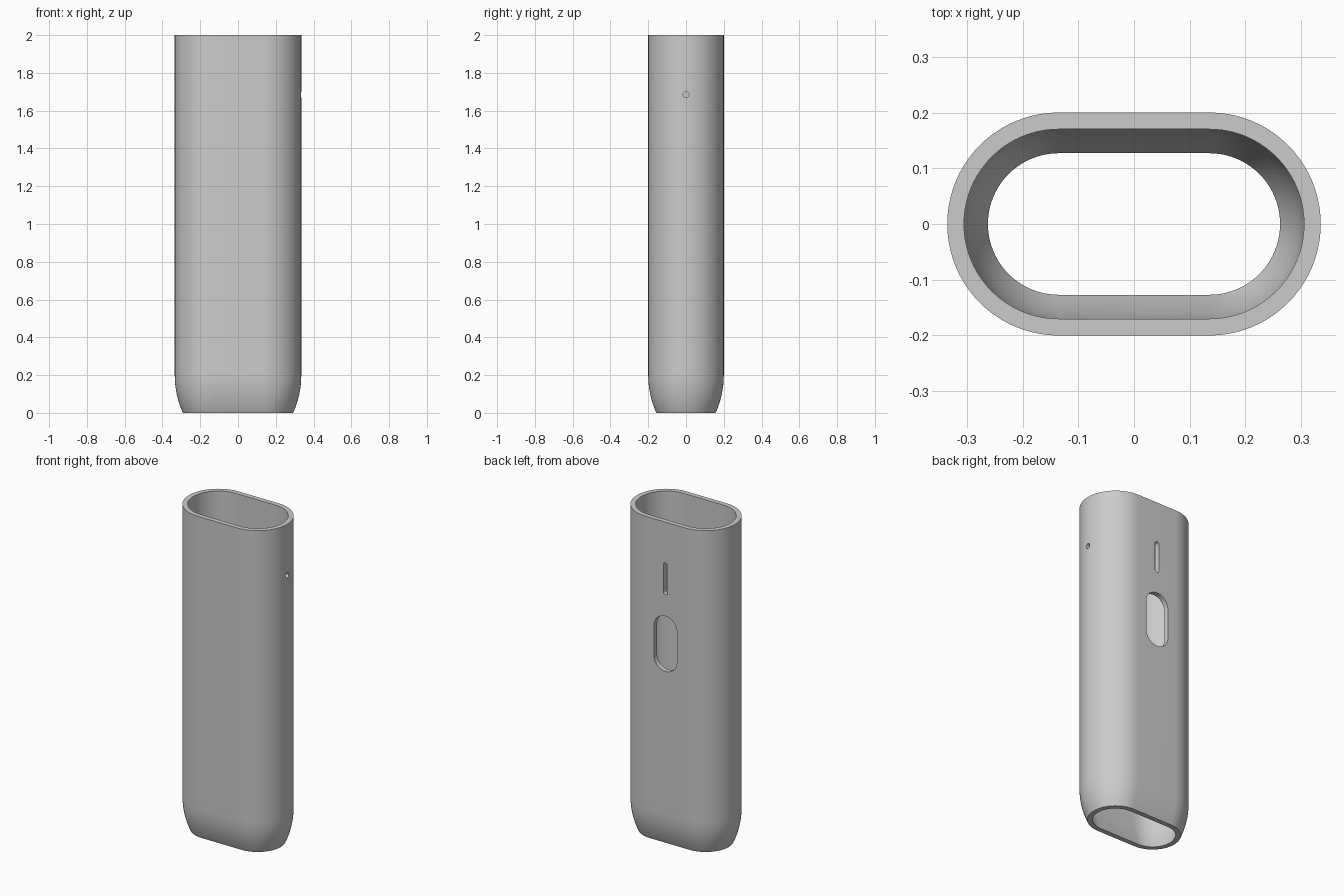
import bpy, bmesh, math
from mathutils import Matrix

cube = bpy.data.objects.get("Cube")
if cube:
    bpy.data.objects.remove(cube, do_unlink=True)

HEIGHT, RADIUS, STRAIGHT, WALL = 2.0, 0.2, 0.135, 0.03
TAPER_H, TAPER_IN = 0.2, 0.043

grey = bpy.data.materials.new("plain_grey")
grey.use_nodes = True
grey.diffuse_color = (0.6, 0.6, 0.6, 1)
grey.node_tree.nodes["Principled BSDF"].inputs["Base Color"].default_value = grey.diffuse_color


def stadium(straight, radius, n):
    """Rounded-end outline, counter-clockwise, long axis on x."""
    pts = []
    for side in (1, -1):
        for i in range(n + 1):
            a = -math.pi / 2 + math.pi * i / n
            pts.append((side * (straight + radius * math.cos(a)), side * radius * math.sin(a)))
    return pts


def loft(name, rings, n, closed, turn=Matrix()):
    """Skin (straight, radius, z) rings; closed joins last to first, else caps the ends."""
    bm = bmesh.new()
    loops = [[bm.verts.new((x, y, z)) for x, y in stadium(s, r, n)] for s, r, z in rings]
    pairs = list(zip(loops, loops[1:]))
    if closed:
        pairs.append((loops[-1], loops[0]))
    else:
        bm.faces.new(loops[0])
        bm.faces.new(loops[-1])
    for a, b in pairs:
        for i in range(len(a)):
            j = (i + 1) % len(a)
            bm.faces.new((a[i], a[j], b[j], b[i]))
    bmesh.ops.recalc_face_normals(bm, faces=bm.faces)
    bm.transform(turn)
    mesh = bpy.data.meshes.new(name)
    bm.to_mesh(mesh)
    bm.free()
    mesh.materials.append(grey)
    obj = bpy.data.objects.new(name, mesh)
    bpy.context.collection.objects.link(obj)
    return obj


# Sleeve: straight tube whose lower end curves inward, open at both ends
arc_r = (TAPER_H ** 2 + TAPER_IN ** 2) / (2 * TAPER_IN)
profile = []
for i in range(13):
    z = TAPER_H * i / 12
    inset = arc_r - math.sqrt(arc_r ** 2 - (TAPER_H - z) ** 2)
    profile.append((RADIUS - inset, z))
profile += [(RADIUS, TAPER_H + 0.03), (RADIUS, HEIGHT)]
rings = [(STRAIGHT, r, z) for r, z in profile]
rings += [(STRAIGHT, r - WALL, z) for r, z in reversed(profile)]
sleeve = loft("sleeve", rings, 40, True)


# Openings: each cutter is a prism running outward from inside the tube
def cutter(name, straight, radius, z, turn, n):
    move = Matrix.Translation((0, 0, z)) @ turn
    return loft(name, [(straight, radius, 0.1), (straight, radius, 0.5)], n, False, move)


upright = Matrix.Rotation(-math.pi / 2, 4, "X") @ Matrix.Rotation(math.pi / 2, 4, "Z")
sideways = Matrix.Rotation(math.pi / 2, 4, "Y")
cutters = [
    cutter("button_slot_cutter", 0.092, 0.078, 1.25, upright, 24),
    cutter("light_slot_cutter", 0.083, 0.015, 1.65, upright, 8),
    cutter("side_hole_cutter", 0.0005, 0.015, 1.685, sideways, 12),
]

bpy.context.view_layer.objects.active = sleeve
for c in cutters:
    mod = sleeve.modifiers.new(c.name, "BOOLEAN")
    mod.operation = "DIFFERENCE"
    mod.solver = "EXACT"
    mod.object = c
    bpy.ops.object.modifier_apply(modifier=mod.name)
    bpy.data.objects.remove(c, do_unlink=True)

# Smooth curved walls, crisp rims
for o in bpy.context.selected_objects:
    o.select_set(False)
sleeve.select_set(True)
bpy.ops.object.shade_smooth_by_angle(angle=math.radians(30))
